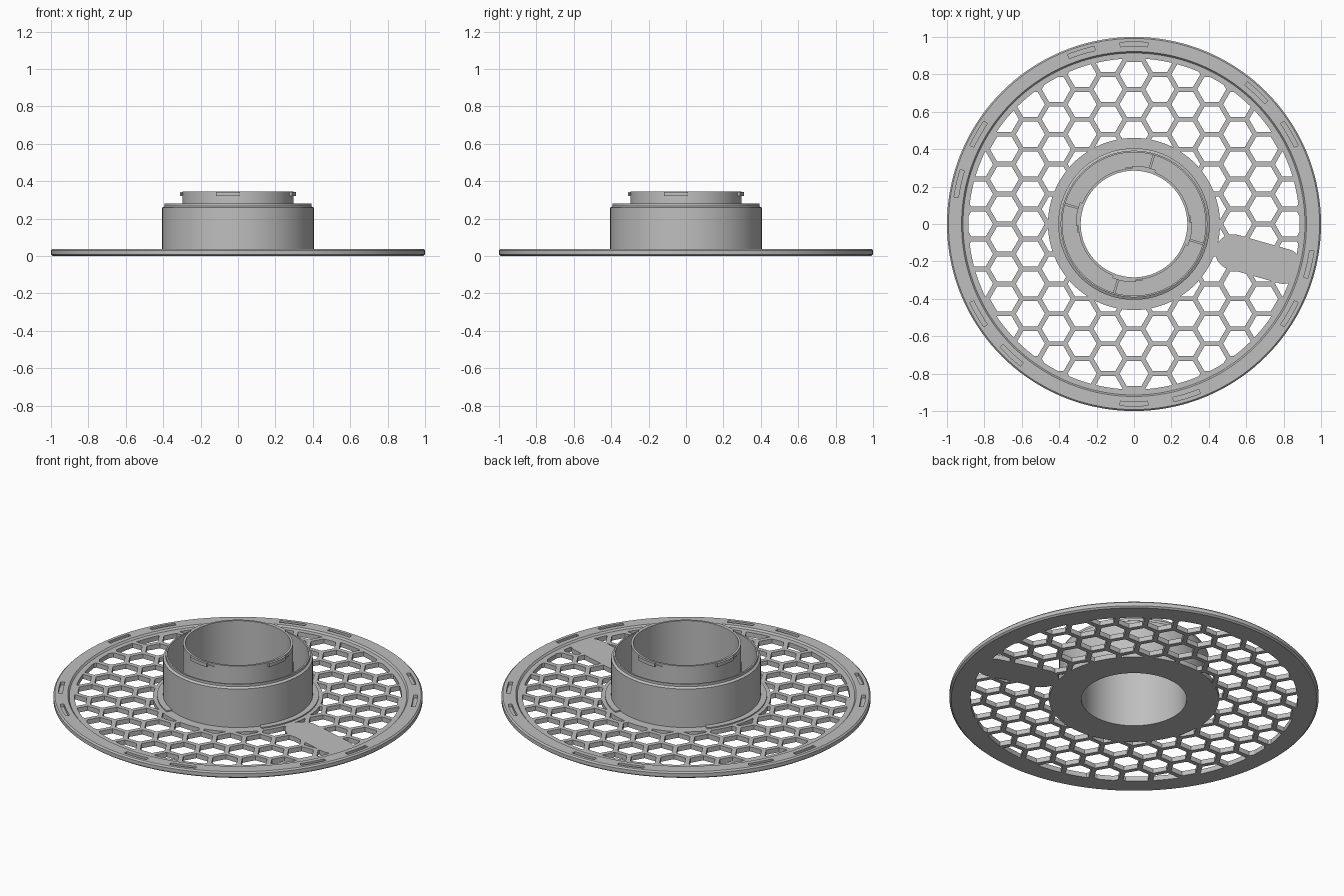
import bpy, bmesh, math

cube = bpy.data.objects.get("Cube")
if cube:
    bpy.data.objects.remove(cube, do_unlink=True)

grey = bpy.data.materials.new("plain_grey")
grey.use_nodes = True
COL = (0.52, 0.52, 0.52, 1)
grey.diffuse_color = COL
grey.node_tree.nodes["Principled BSDF"].inputs["Base Color"].default_value = COL


def finish(name, bm):
    bmesh.ops.recalc_face_normals(bm, faces=bm.faces)
    mesh = bpy.data.meshes.new(name)
    bm.to_mesh(mesh)
    bm.free()
    mesh.materials.append(grey)
    obj = bpy.data.objects.new(name, mesh)
    bpy.context.collection.objects.link(obj)
    return obj


def sweep(bm, profile, a0=0, a1=360, steps=144):
    """Turn a closed (radius, height) profile about z, fully or over an arc."""
    full = a1 - a0 == 360
    rings = []
    for i in range(steps if full else steps + 1):
        a = math.radians(a0 + (a1 - a0) * i / steps)
        rings.append([bm.verts.new((r * math.cos(a), r * math.sin(a), z)) for r, z in profile])
    n = len(profile)
    pairs = list(zip(rings, rings[1:]))
    if full:
        pairs.append((rings[-1], rings[0]))
    for p, q in pairs:
        for j in range(n):
            k = (j + 1) % n
            bm.faces.new((p[j], q[j], q[k], p[k]))
    if not full:
        bm.faces.new(rings[0])
        bm.faces.new(rings[-1][::-1])


def rect(r0, r1, z0, z1):
    return [(r0, z0), (r1, z0), (r1, z1), (r0, z1)]


def prism(bm, points, z0, z1):
    low = [bm.verts.new((x, y, z0)) for x, y in points]
    high = [bm.verts.new((x, y, z1)) for x, y in points]
    bm.faces.new(low[::-1])
    bm.faces.new(high)
    for i in range(len(points)):
        k = (i + 1) % len(points)
        bm.faces.new((low[i], low[k], high[k], high[i]))


def circle(x, y, r, n, start=0.0, span=360.0):
    return [(x + r * math.cos(math.radians(start + span * i / n)),
             y + r * math.sin(math.radians(start + span * i / n))) for i in range(n)]


def boolean(obj, tool, op):
    mod = obj.modifiers.new(op.lower(), "BOOLEAN")
    mod.operation, mod.solver, mod.object = op, "EXACT", tool
    bpy.context.view_layer.objects.active = obj
    bpy.ops.object.modifier_apply(modifier=mod.name)
    bpy.data.objects.remove(tool, do_unlink=True)


def smooth(obj):
    bpy.ops.object.select_all(action="DESELECT")
    obj.select_set(True)
    bpy.context.view_layer.objects.active = obj
    bpy.ops.object.shade_smooth_by_angle(angle=math.radians(25))


PLATE = 0.028    # height of the perforated plate
RIM = 0.038      # height of the outer rim

# Flange, hub wall and inner tube as one turned body
body_profile = [
    (0.285, 0), (0.99, 0), (1.0, 0.008), (1.0, 0.03), (0.992, RIM), (0.922, RIM),
    (0.914, PLATE), (0.405, PLATE), (0.405, 0.258), (0.392, 0.266), (0.392, 0.28),
    (0.383, 0.28), (0.383, PLATE), (0.298, PLATE), (0.298, 0.345), (0.285, 0.345)]
bm = bmesh.new()
sweep(bm, body_profile)
body = finish("flange_and_hub", bm)

# Honeycomb cutters, trimmed to the open ring and around the solid pad
PITCH = 0.16
hole_radius = 0.134 / math.sqrt(3)
bm = bmesh.new()
for col in range(-7, 8):
    for row in range(-7, 8):
        x = col * PITCH * math.sqrt(3) / 2
        y = (row + (col % 2) / 2) * PITCH
        if 0.4 < math.hypot(x, y) < 0.96:
            prism(bm, circle(x, y, hole_radius, 6), -0.05, 0.1)
holes = finish("honeycomb_cutter", bm)

bm = bmesh.new()
sweep(bm, rect(0.46, 0.885, -0.04, 0.09))
boolean(holes, finish("open_ring", bm), "INTERSECT")

bm = bmesh.new()
pad = circle(0.8, -0.225, 0.095, 16, -105, 180) + circle(0.53, -0.15, 0.095, 16, 75, 180)
prism(bm, pad, -0.1, 0.15)
boolean(holes, finish("solid_pad", bm), "DIFFERENCE")
boolean(body, holes, "DIFFERENCE")

# Shallow slots in the rim, in six pairs
bm = bmesh.new()
for i in range(6):
    for offset in (30, 47):
        mid = offset + 60 * i
        sweep(bm, rect(0.95, 0.973, 0.02, 0.06), mid - 4.4, mid + 4.4, 6)
boolean(body, finish("slot_cutter", bm), "DIFFERENCE")
smooth(body)

# Two raised arcs around the foot of the hub
bm = bmesh.new()
for a0, a1 in ((-38, 64), (140, 243)):
    sweep(bm, rect(0.402, 0.438, PLATE - 0.005, PLATE + 0.007), a0, a1, 40)
smooth(finish("hub_foot_arcs", bm))

# Locking lugs with thin tails on the tube, and ribs between tube and hub wall
lugs, ribs = bmesh.new(), bmesh.new()
for i in range(4):
    turn = 90 * i
    sweep(lugs, rect(0.292, 0.311, 0.322, 0.343), turn - 22, turn + 2, 10)
    sweep(lugs, rect(0.292, 0.304, 0.325, 0.333), turn + 2, turn + 9, 4)
    sweep(ribs, rect(0.295, 0.386, PLATE - 0.005, 0.12), turn - 17, turn - 15, 2)
smooth(finish("locking_lugs", lugs))
smooth(finish("hub_ribs", ribs))
